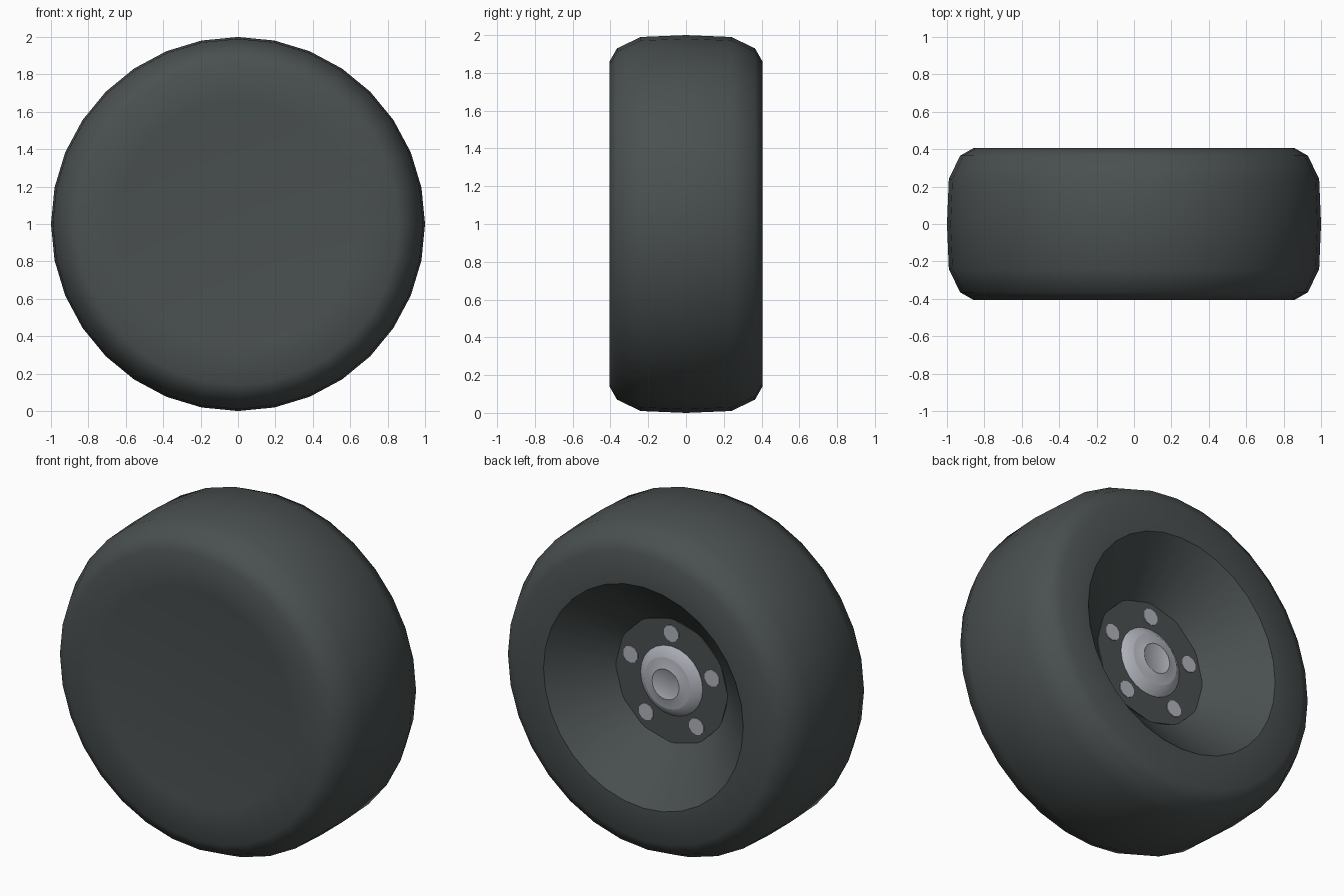
import bpy, math

if "Cube" in bpy.data.objects:
    bpy.data.objects.remove(bpy.data.objects["Cube"])


def material(name, rgb):
    m = bpy.data.materials.new(name)
    m.diffuse_color = (*rgb, 1)
    m.use_nodes = True
    m.node_tree.nodes["Principled BSDF"].inputs["Base Color"].default_value = m.diffuse_color
    return m


rubber = material("dark_rubber", (0.068, 0.079, 0.079))
steel = material("light_steel", (0.44, 0.45, 0.50))


def lathe(name, profile, sides, mat, cx=0.0, cz=1.0, angle=40):
    """Spin (radius, y) points about the y axis; radius 0 makes a pole."""
    verts, faces, rings = [], [], []
    for r, y in profile:
        n = 1 if r == 0 else sides
        rings.append(range(len(verts), len(verts) + n))
        for i in range(n):
            a = 2 * math.pi * i / sides
            verts.append((cx + r * math.sin(a), y, cz + r * math.cos(a)))
    for a, b in zip(rings, rings[1:]):
        for i in range(sides):
            j = (i + 1) % sides
            if len(a) == 1:
                faces.append((a[0], b[i], b[j]))
            elif len(b) == 1:
                faces.append((a[i], b[0], a[j]))
            else:
                faces.append((a[i], b[i], b[j], a[j]))
    me = bpy.data.meshes.new(name)
    me.from_pydata(verts, [], faces)
    me.materials.append(mat)
    ob = bpy.data.objects.new(name, me)
    bpy.context.collection.objects.link(ob)
    bpy.ops.object.select_all(action='DESELECT')
    ob.select_set(True)
    bpy.context.view_layer.objects.active = ob
    # make normals point outwards
    bpy.ops.object.mode_set(mode='EDIT')
    bpy.ops.mesh.select_all(action='SELECT')
    bpy.ops.mesh.normals_make_consistent(inside=False)
    bpy.ops.object.mode_set(mode='OBJECT')
    bpy.ops.object.shade_smooth_by_angle(angle=math.radians(angle))
    return ob


# tyre: flat front with a faint ring, rounded tread, crisp deep cone at the back
lathe("tyre", [(0, -0.395), (0.60, -0.395), (0.65, -0.401), (0.86, -0.405),
               (0.93, -0.365), (0.99, -0.24), (1.0, 0), (0.99, 0.24),
               (0.93, 0.365), (0.86, 0.405), (0.665, 0.405),
               (0.365, 0.13), (0, 0.12)], 32, rubber, angle=41)

# hub plate at the bottom of the cone
lathe("hub_plate", [(0, 0.10), (0.375, 0.10), (0.375, 0.136), (0, 0.136)],
      12, rubber, angle=30)

# low stepped hub cap
lathe("hub_cap", [(0, 0.12), (0.207, 0.12), (0.207, 0.137), (0.155, 0.178),
                  (0.15, 0.178), (0.09, 0.194), (0.083, 0.190), (0, 0.190)],
      24, steel, angle=45)

# five wheel nuts
for k in range(5):
    t = 2 * math.pi * k / 5
    lathe(f"wheel_nut_{k + 1}", [(0, 0.12), (0.05, 0.12), (0.05, 0.141), (0, 0.141)],
          10, steel, 0.285 * math.sin(t), 1 + 0.285 * math.cos(t), angle=30)
